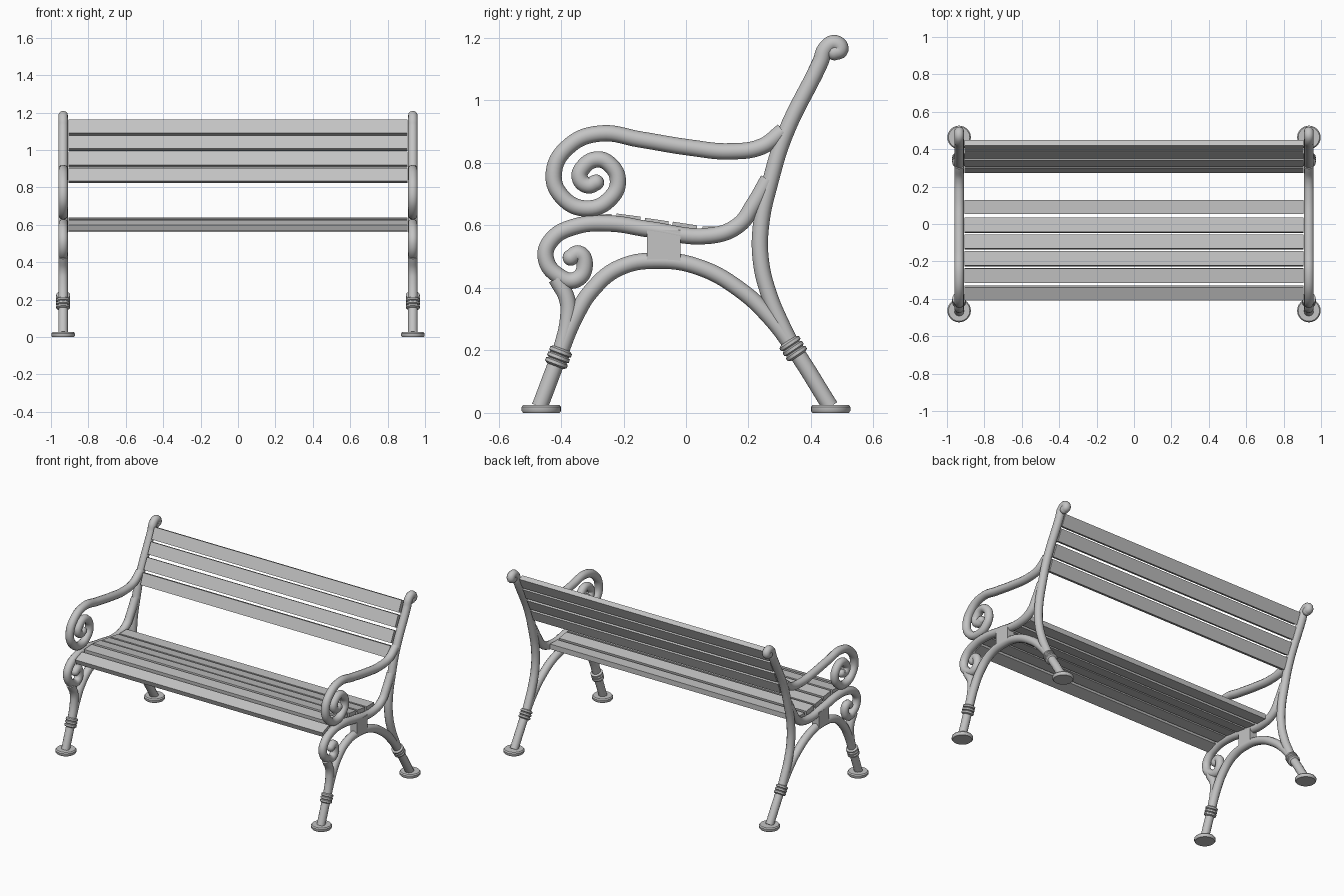
import bpy, bmesh, math
from mathutils import Vector, Matrix

cube = bpy.data.objects.get("Cube")
if cube:
    bpy.data.objects.remove(cube)

GREY = (0.55, 0.55, 0.55, 1)
mat = bpy.data.materials.new("plain grey")
mat.use_nodes = True
mat.diffuse_color = GREY
mat.node_tree.nodes["Principled BSDF"].inputs["Base Color"].default_value = GREY

SIDE = 0.935    # distance of each iron end frame from the middle
R = 0.026       # tube radius


def finish(ob, smooth=True, mirror=True):
    ob.data.materials.clear()
    ob.data.materials.append(mat)
    bpy.ops.object.select_all(action='DESELECT')
    ob.select_set(True)
    bpy.context.view_layer.objects.active = ob
    if smooth:
        bpy.ops.object.shade_smooth_by_angle(angle=math.radians(40))
    if mirror:
        ob.modifiers.new("other_end", 'MIRROR')


def from_bmesh(name, bm, **kw):
    me = bpy.data.meshes.new(name)
    bm.to_mesh(me)
    bm.free()
    ob = bpy.data.objects.new(name, me)
    bpy.context.collection.objects.link(ob)
    finish(ob, **kw)
    return ob


def tube(name, pts, round_ends=()):
    """Round bar bent smoothly through (y, z) points."""
    cu = bpy.data.curves.new(name, 'CURVE')
    cu.dimensions = '3D'
    cu.bevel_depth = R
    cu.bevel_resolution = 4
    cu.resolution_u = 7
    cu.use_fill_caps = True
    sp = cu.splines.new('BEZIER')
    sp.bezier_points.add(len(pts) - 1)
    for bp, (y, z) in zip(sp.bezier_points, pts):
        bp.co = (SIDE, y, z)
        bp.handle_left_type = bp.handle_right_type = 'AUTO'
    ob = bpy.data.objects.new(name, cu)
    bpy.context.collection.objects.link(ob)
    bpy.ops.object.select_all(action='DESELECT')
    ob.select_set(True)
    bpy.context.view_layer.objects.active = ob
    bpy.ops.object.convert(target='MESH')
    ob = bpy.context.object
    bm = bmesh.new()
    bm.from_mesh(ob.data)
    for i in round_ends:
        bmesh.ops.create_uvsphere(bm, u_segments=16, v_segments=10, radius=R,
                                  matrix=Matrix.Translation((SIDE, *pts[i])))
    bm.to_mesh(ob.data)
    bm.free()
    finish(ob)


def lathe(name, profile, origin, axis=(0, 0, 1)):
    """Turned part from (radius, height) points, standing along an axis."""
    bm = bmesh.new()
    vs = [bm.verts.new((r, 0, h)) for r, h in profile]
    edges = [bm.edges.new(p) for p in zip(vs, vs[1:])]
    bmesh.ops.spin(bm, geom=vs + edges, cent=(0, 0, 0), axis=(0, 0, 1),
                   angle=math.tau, steps=24)
    bmesh.ops.remove_doubles(bm, verts=bm.verts, dist=1e-5)
    bmesh.ops.recalc_face_normals(bm, faces=bm.faces)
    turn = Vector(axis).to_track_quat('Z', 'Y').to_matrix().to_4x4()
    bm.transform(Matrix.Translation(origin) @ turn)
    from_bmesh(name, bm)


# Iron end frames
tube("leg_arch", [(-.468, .02), (-.407, .18), (-.356, .304), (-.30, .394), (-.212, .465),
                  (-.083, .487), (.045, .465), (.173, .394), (.27, .304), (.343, .208),
                  (.462, .02)])
tube("back_post", [(.475, 1.154), (.494, 1.163), (.478, 1.183), (.449, 1.168), (.43, 1.122),
                   (.317, .891), (.27, .74), (.24, .60), (.24, .484), (.266, .378),
                   (.311, .272), (.343, .208)], round_ends=(0,))
tube("seat_rail", [(-.369, .497), (-.343, .51), (-.324, .471), (-.353, .426), (-.404, .436),
                   (-.449, .497), (-.429, .555), (-.356, .596), (-.244, .606), (-.115, .587),
                   (.077, .567), (.167, .60), (.217, .667), (.263, .747)], round_ends=(0,))
tube("front_strut", [(-.415, .43), (-.38, .362), (-.378, .298), (-.403, .19)])
tube("armrest", [(.31, .902), (.244, .853), (.141, .837), (.013, .849), (-.147, .875),
                 (-.276, .894), (-.372, .856), (-.423, .769), (-.397, .692), (-.314, .654),
                 (-.24, .689), (-.218, .744), (-.244, .795), (-.285, .811), (-.327, .788),
                 (-.34, .753), (-.314, .728), (-.288, .737)], round_ends=(-1,))

# Feet and ringed collars
foot = [(0, 0), (.058, 0), (.063, .006), (.063, .019), (.057, .026), (0, .026)]
rings = [(R, -.03)]
for k in (-1, 0, 1):
    rings += [(.031, k * .019 - .009), (.037, k * .019 - .005),
              (.037, k * .019 + .005), (.031, k * .019 + .009)]
rings.append((R, .03))
for end, y, collar, lean in (("front", -.463, (-.408, .178), (.38, 1)),
                             ("back", .463, (.343, .206), (-.66, 1))):
    lathe(end + "_foot", foot, (SIDE, y, 0))
    lathe(end + "_collar", rings, (SIDE, *collar), (0, *lean))

# Block joining the arch to the seat rail
bm = bmesh.new()
bmesh.ops.create_cube(bm, size=1)
bm.transform(Matrix.Translation((SIDE, -.071, .535)) @ Matrix.Diagonal((.05, .108, .1, 1)))
from_bmesh("spacer_block", bm, smooth=False)


def slat(name, a, b, thick=.034, half=.905):
    """Board whose outer face runs from a to b in (y, z)."""
    a, b = Vector(a), Vector(b)
    d = (b - a).normalized()
    inward = Vector((d.y, -d.x)) * thick
    bm = bmesh.new()
    ends = [[bm.verts.new((x, p.x, p.y)) for p in (a, b, b + inward, a + inward)]
            for x in (-half, half)]
    bm.faces.new(ends[0])
    bm.faces.new(ends[1][::-1])
    for i in range(4):
        j = (i + 1) % 4
        bm.faces.new((ends[0][i], ends[1][i], ends[1][j], ends[0][j]))
    bmesh.ops.recalc_face_normals(bm, faces=bm.faces)
    from_bmesh(name, bm, smooth=False, mirror=False)


# Seat and backrest boards
seat = [((-.41, .60), (-.34, .626)), ((-.315, .632), (-.238, .637)),
        ((-.222, .638), (-.145, .628)), ((-.131, .624), (-.055, .613)),
        ((-.042, .612), (.036, .60)), ((.053, .597), (.129, .597))]
back = [((.272, .835), (.30, .905)), ((.306, .921), (.341, .992)),
        ((.349, 1.008), (.382, 1.079)), ((.387, 1.092), (.419, 1.162))]
for label, boards in (("seat_slat", seat), ("back_slat", back)):
    for n, (a, b) in enumerate(boards, 1):
        slat(f"{label}_{n}", a, b)
